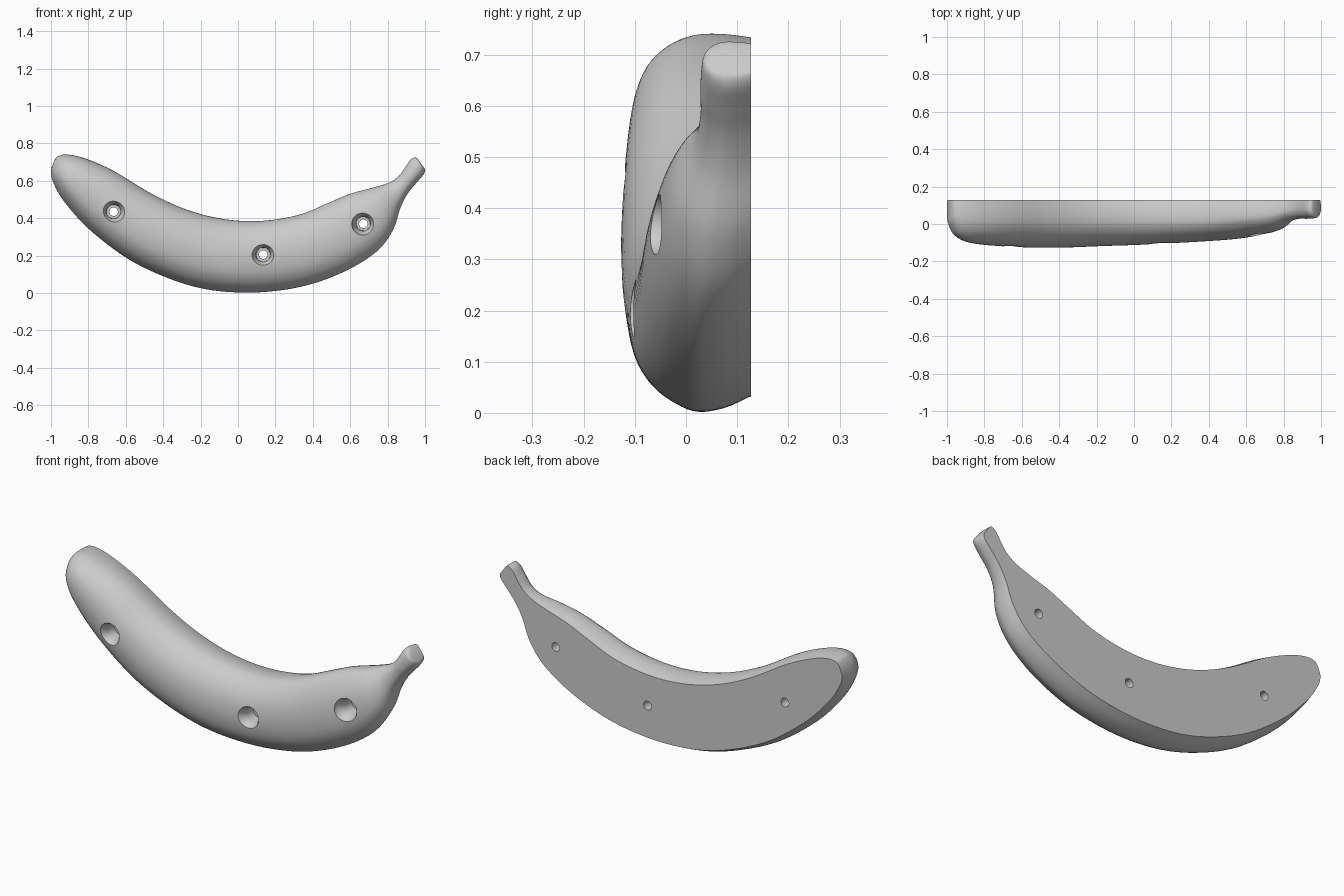
import bpy, bmesh, math
from mathutils import Vector

if "Cube" in bpy.data.objects:
    bpy.data.objects.remove(bpy.data.objects["Cube"])

BACK = 0.127


def catmull(pts, steps):
    """Smooth curve through a list of equal-length tuples."""
    out = []
    n = len(pts)
    for i in range(n - 1):
        p0, p1, p2, p3 = (Vector(pts[max(0, min(n - 1, i + k))]) for k in (-1, 0, 1, 2))
        for s in range(steps):
            t = s / steps
            out.append(0.5 * (2 * p1 + (p2 - p0) * t + (2 * p0 - 5 * p1 + 4 * p2 - p3) * t * t
                              + (3 * p1 - p0 - 3 * p2 + p3) * t ** 3))
    out.append(Vector(pts[-1]))
    return out


def make_object(name, bm):
    bmesh.ops.recalc_face_normals(bm, faces=bm.faces)
    me = bpy.data.meshes.new(name)
    bm.to_mesh(me)
    bm.free()
    ob = bpy.data.objects.new(name, me)
    bpy.context.collection.objects.link(ob)
    return ob


# Stations along the fruit: lower edge x,z / upper edge x,z / widest y / front y
stations = [
    (-.997, .670, -.982, .710, .06, .020), (-1.00, .640, -.960, .733, .05, -.01),
    (-.985, .585, -.91, .740, .04, -.065), (-.93, .490, -.82, .720, .03, -.10),
    (-.80, .345, -.67, .655, .025, -.117), (-.60, .190, -.47, .535, .025, -.126),
    (-.40, .090, -.30, .455, .025, -.125), (-.20, .026, -.14, .407, .025, -.118),
    (0, .003, .02, .385, .025, -.112), (.20, .011, .18, .390, .025, -.103),
    (.40, .050, .34, .422, .025, -.093), (.60, .130, .48, .480, .03, -.08),
    (.75, .230, .60, .530, .04, -.058), (.83, .340, .71, .560, .05, -.03),
    (.87, .460, .80, .587, .07, .015), (.91, .535, .855, .620, .08, .028),
    (.955, .590, .89, .665, .08, .028), (.99, .630, .92, .710, .08, .030),
    (1.00, .655, .945, .725, .08, .035), (.993, .672, .96, .718, .08, .052),
]
# Section: fraction from lower to upper edge / depth (1 = front, -1 = flat back)
section = [(.08, -1), (.02, -.5), (0, 0), (.04, .32), (.13, .66), (.28, .91), (.5, 1),
           (.72, .9), (.88, .64), (.97, .32), (1, 0), (.99, -.5), (.95, -1)]

# Banana body: loft with a flat back
bm = bmesh.new()
profile = catmull(section, 4)
rings = []
# the vector type needs short tuples, so each edge is splined separately
edges = catmull([s[:4] for s in stations], 6)
depths = catmull([s[4:] for s in stations], 6)
for e, (yr, yf) in zip(edges, depths):
    ring = []
    for f, d in profile:
        y = yr + d * (yf - yr) if d > 0 else yr - d * (BACK - yr)
        ring.append(bm.verts.new((e[0] + f * (e[2] - e[0]), min(y, BACK), e[1] + f * (e[3] - e[1]))))
    rings.append(ring)
for a, b in zip(rings, rings[1:]):
    for i in range(len(a)):
        j = (i + 1) % len(a)
        bm.faces.new((a[i], a[j], b[j], b[i]))
bm.faces.new(rings[0])
bm.faces.new(rings[-1])
banana = make_object("banana_body", bm)


# Screw holes: flared mouth, counterbore, through hole
def hole_cutter(x, z, front):
    bm = bmesh.new()
    prof = [(.066, front - .05), (.060, front - .006), (.052, front + .008), (.044, front + .022),
            (.038, front + .04), (.037, front + .09), (.023, front + .09), (.023, .2)]
    n = 40
    loops = [[bm.verts.new((x + r * math.cos(math.tau * k / n), y, z + r * math.sin(math.tau * k / n)))
              for k in range(n)] for r, y in prof]
    for a, b in zip(loops, loops[1:]):
        for k in range(n):
            bm.faces.new((a[k], a[(k + 1) % n], b[(k + 1) % n], b[k]))
    bm.faces.new(loops[0])
    bm.faces.new(loops[-1])
    ob = make_object("screw_hole_cutter", bm)
    ob.hide_render = True
    ob.hide_set(True)
    return ob


for x, z, front in ((-.665, .435, -.118), (.135, .205, -.103), (.67, .37, -.05)):
    mod = banana.modifiers.new("screw_hole", 'BOOLEAN')
    mod.operation = 'DIFFERENCE'
    mod.solver = 'EXACT'
    mod.object = hole_cutter(x, z, front)

# Apply the cuts, drop the cutters and shade smooth
bpy.context.view_layer.update()
deps = bpy.context.evaluated_depsgraph_get()
mesh = bpy.data.meshes.new_from_object(banana.evaluated_get(deps))
banana.modifiers.clear()
banana.data = mesh
for ob in list(bpy.data.objects):
    if ob.name.startswith("screw_hole_cutter"):
        bpy.data.objects.remove(ob)
bpy.ops.object.select_all(action='DESELECT')
banana.select_set(True)
bpy.context.view_layer.objects.active = banana
bpy.ops.object.shade_smooth_by_angle(angle=math.radians(35))
